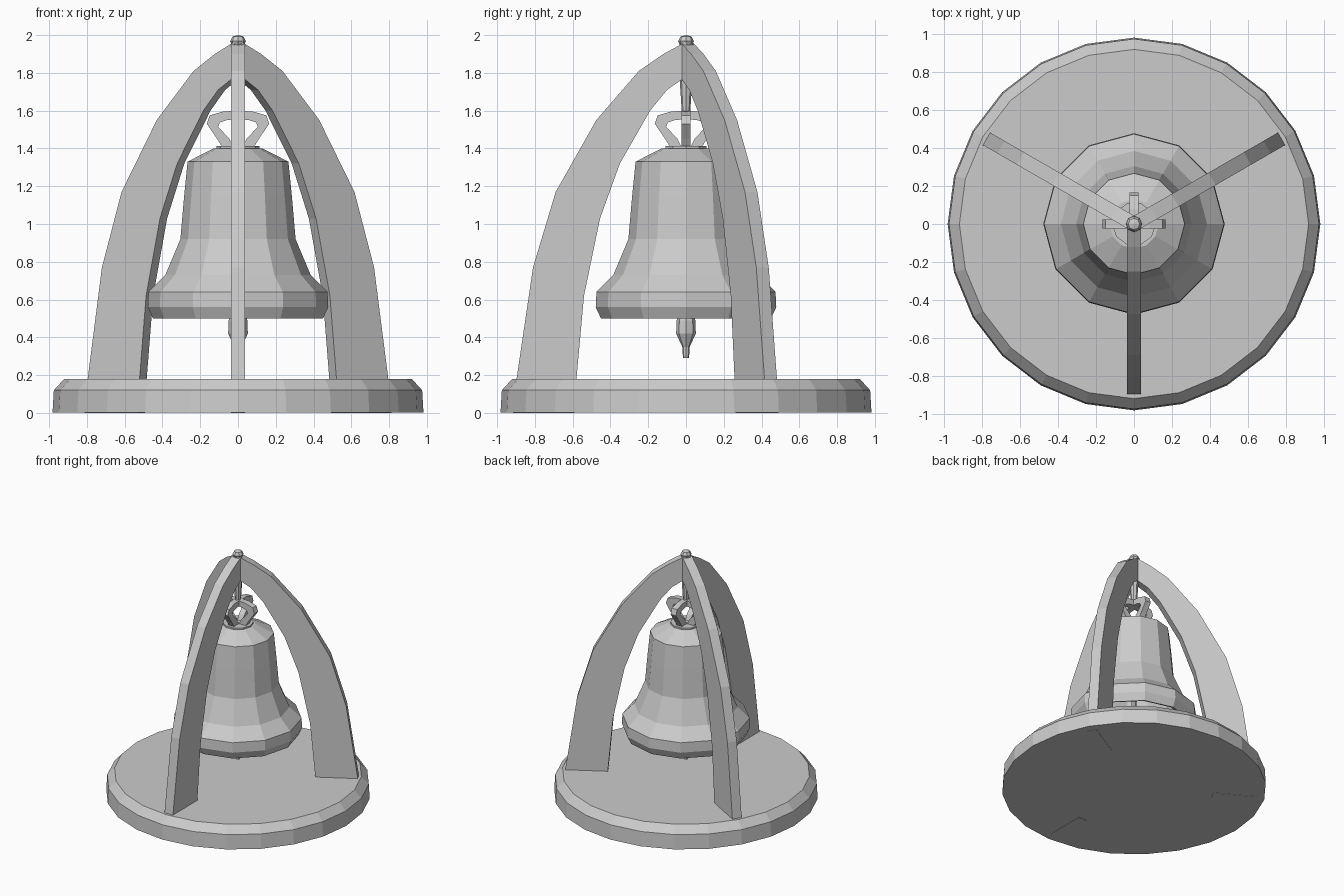
import bpy
from math import sin, cos, pi, radians
from mathutils import Matrix, Vector

if "Cube" in bpy.data.objects:
    bpy.data.objects.remove(bpy.data.objects["Cube"])


def make(name, verts, faces):
    me = bpy.data.meshes.new(name)
    me.from_pydata(verts, [], faces)
    me.update()
    ob = bpy.data.objects.new(name, me)
    bpy.context.collection.objects.link(ob)
    return ob


def lathe(name, profile, sides, turn=0.0):
    """Spin (r, z) points about z, bottom first; points with r = 0 become poles."""
    verts, rings = [], []
    for r, z in profile:
        start = len(verts)
        n = 1 if r == 0 else sides
        for i in range(n):
            a = turn + 2 * pi * i / sides
            verts.append((r * cos(a), r * sin(a), z))
        rings.append([start + i % n for i in range(sides)])
    faces = []
    for lo, hi in zip(rings, rings[1:]):
        for i in range(sides):
            j = (i + 1) % sides
            loop = [lo[i], lo[j], hi[j], hi[i]]
            faces.append(list(dict.fromkeys(loop)))
    return make(name, verts, faces)


def strip(name, outer, inner, half, angle):
    """Extrude the band between two (r, z) lines and turn it about z."""
    n = len(outer)
    rot = Matrix.Rotation(angle, 3, 'Z')
    verts = []
    for (ro, zo), (ri, zi) in zip(outer, inner):
        for r, y, z in ((ro, -half, zo), (ro, half, zo), (ri, half, zi), (ri, -half, zi)):
            verts.append(rot @ Vector((r, y, z)))
    faces = [[3, 2, 1, 0], [4 * n - 4 + k for k in range(4)]]
    for i in range(n - 1):
        for k in range(4):
            m = (k + 1) % 4
            faces.append([4 * i + k, 4 * i + m, 4 * i + 4 + m, 4 * i + 4 + k])
    return make(name, verts, faces)


# Round base slab with a bevelled top edge
lathe("base", [(0, 0.002), (0.982, 0.002), (0.975, 0.12), (0.92, 0.18), (0, 0.18)], 24, pi / 2)

# Three curved legs meeting at the top, feet running through the slab
leg_out = [(0.915, 0.0), (0.897, 0.18), (0.81, 0.77), (0.69, 1.17),
           (0.475, 1.55), (0.25, 1.81), (0.12, 1.90), (0.0, 1.965)]
leg_in = [(0.59, 0.0), (0.58, 0.18), (0.54, 0.62), (0.455, 1.03),
          (0.35, 1.32), (0.19, 1.60), (0.10, 1.71), (0.0, 1.78)]
for name, deg in (("front_leg", -90), ("right_leg", 30), ("left_leg", 150)):
    strip(name, leg_out, leg_in, 0.038, radians(deg))

# Small knob on top
lathe("top_knob", [(0, 1.93), (0.03, 1.94), (0.042, 1.968), (0.03, 1.992), (0, 2.0)], 8)

# Hanger rod from the legs to the bell crown
lathe("hanger", [(0, 1.57), (0.021, 1.57), (0.035, 1.79), (0, 1.80)], 8)

# Hollow bell: inner skin, lip, then outer skin
bell_in = [(0, 1.37), (0.12, 1.37), (0.235, 1.31), (0.25, 1.15),
           (0.275, 0.92), (0.355, 0.70), (0.435, 0.60), (0.425, 0.51)]
bell_out = [(0.45, 0.50), (0.478, 0.56), (0.474, 0.64), (0.385, 0.73),
            (0.305, 0.92), (0.285, 1.15), (0.267, 1.33), (0.13, 1.40), (0, 1.40)]
lathe("bell", bell_in + bell_out, 12)

# Collar under the crown loops
lathe("crown_collar", [(0, 1.38), (0.115, 1.38), (0.115, 1.412), (0, 1.412)], 10)

# Four crown arms forming two crossed loops
arm_out = [(0.08, 1.40), (0.11, 1.45), (0.165, 1.53), (0.15, 1.575), (0.08, 1.595), (0.0, 1.60)]
arm_in = [(0.02, 1.40), (0.045, 1.45), (0.105, 1.515), (0.095, 1.538), (0.06, 1.55), (0.0, 1.555)]
for k in range(4):
    strip(f"crown_arm_{k + 1}", arm_out, arm_in, 0.024, k * pi / 2)

# Clapper hanging inside the bell
lathe("clapper", [(0, 0.29), (0.016, 0.29), (0.02, 0.35), (0.052, 0.42),
                  (0.05, 0.49), (0.02, 0.56), (0.018, 1.37), (0, 1.37)], 8)
